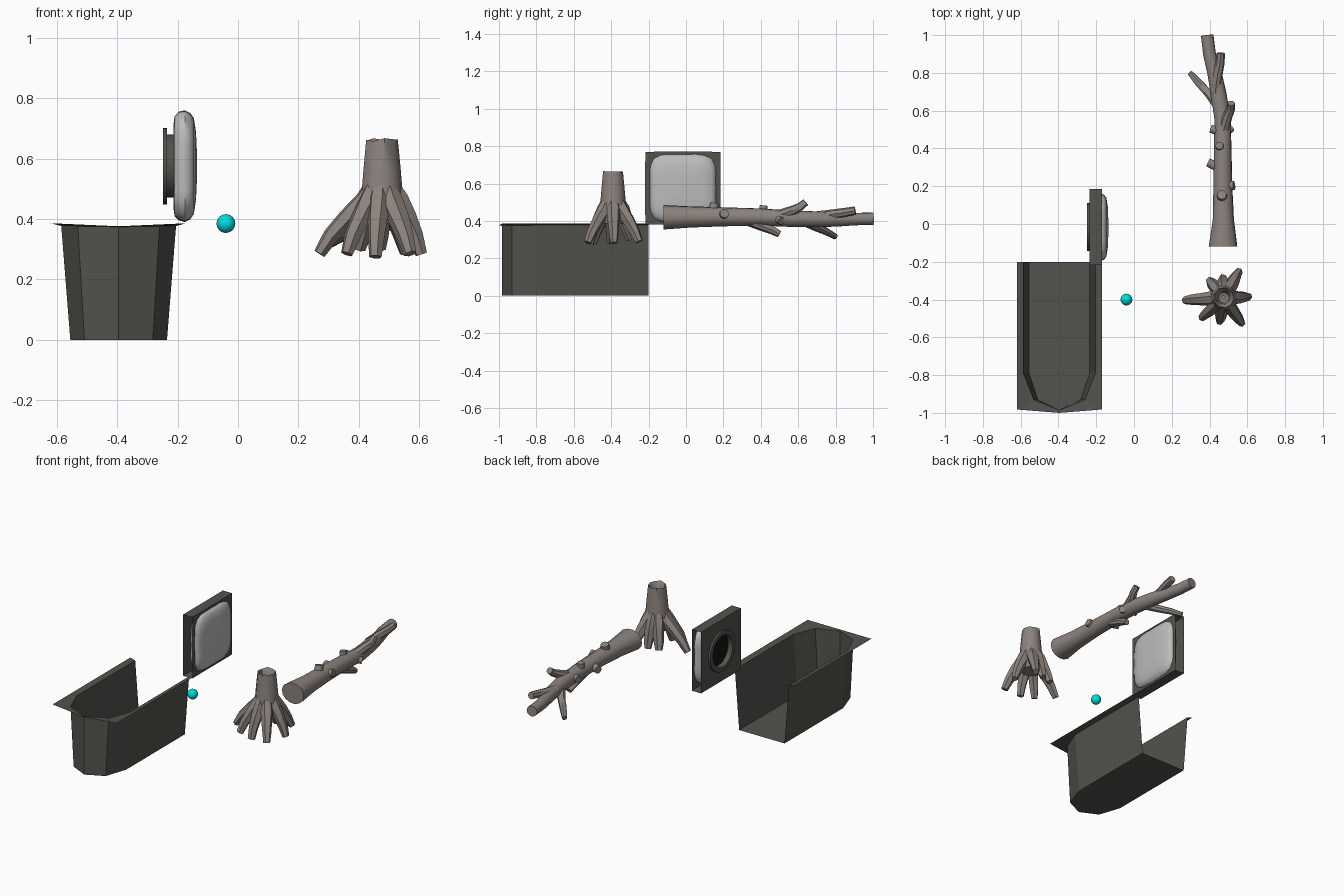
import bpy, bmesh, math, random
from mathutils import Vector

if "Cube" in bpy.data.objects:
    bpy.data.objects.remove(bpy.data.objects["Cube"])

random.seed(4)


def material(name, rgb):
    m = bpy.data.materials.new(name)
    m.diffuse_color = (*rgb, 1)
    m.use_nodes = True
    m.node_tree.nodes["Principled BSDF"].inputs["Base Color"].default_value = m.diffuse_color
    return m


IRON = material("dark iron", (0.085, 0.085, 0.074))
BLACK = material("black hollow", (0.006, 0.008, 0.006))
PAD = material("light grey pad", (0.50, 0.50, 0.50))
BARK = material("grey brown bark", (0.26, 0.225, 0.205))
CYAN = material("cyan", (0.0, 0.72, 0.72))


def finish(bm, name, mat, smooth=None):
    bmesh.ops.recalc_face_normals(bm, faces=bm.faces[:])
    me = bpy.data.meshes.new(name)
    bm.to_mesh(me)
    bm.free()
    ob = bpy.data.objects.new(name, me)
    bpy.context.collection.objects.link(ob)
    me.materials.append(mat)
    if smooth:
        bpy.ops.object.select_all(action='DESELECT')
        ob.select_set(True)
        bpy.context.view_layer.objects.active = ob
        bpy.ops.object.shade_smooth_by_angle(angle=math.radians(smooth))
    return ob


def loft(bm, loops, caps=(True, True), closed=True):
    """Skin a list of point loops."""
    rings = [[bm.verts.new(p) for p in lp] for lp in loops]
    n = len(rings[0])
    for a, b in zip(rings, rings[1:]):
        for i in range(n if closed else n - 1):
            j = (i + 1) % n
            bm.faces.new((a[i], a[j], b[j], b[i]))
    if caps[0]:
        bm.faces.new(rings[0][::-1])
    if caps[1]:
        bm.faces.new(rings[-1])


def limb(bm, path, radii, sides=8, caps=(True, True), rough=0.0):
    """Tapered tube along a path."""
    pts = [Vector(p) for p in path]
    loops = []
    first = (pts[1] - pts[0]).normalized()
    u = first.orthogonal().normalized()
    for i, p in enumerate(pts):
        t = (pts[min(i + 1, len(pts) - 1)] - pts[max(i - 1, 0)]).normalized()
        u = (u - t * u.dot(t)).normalized()
        v = t.cross(u)
        loops.append([p + (u * math.cos(a) + v * math.sin(a)) * radii[i] * (1 + random.uniform(-rough, rough))
                      for a in (2 * math.pi * k / sides for k in range(sides))])
    loft(bm, loops, caps)


# trough: open at the back, angular rounded nose, thin flange
def mirror_path(half):
    return half + [(-0.79 - x, y, z) for x, y, z in half[-2::-1]]


C = -0.395
rim = mirror_path([(-.585, -.2, .377), (-.585, -.79, .377), (-.53, -.93, .376), (C, -.985, .374)])
base = mirror_path([(-.555, -.2, 0), (-.555, -.79, 0), (-.508, -.93, 0), (C, -.985, 0)])
edge = mirror_path([(-.62, -.2, .386), (-.62, -.79, .386), (-.62, -.982, .386), (C, -1.0, .376)])
bm = bmesh.new()
loft(bm, [base, rim, edge], (True, False), closed=False)
finish(bm, "trough", IRON)

# padded panel
PY, PZ = -0.017, 0.575


def squircle(x, hy, hz, power, n=32, jitter=0.0):
    out = []
    for k in range(n):
        a = 2 * math.pi * k / n
        c, s = math.cos(a), math.sin(a)
        r = (abs(c) ** power + abs(s) ** power) ** (-1 / power)
        r *= 1 + random.uniform(-jitter, jitter)
        out.append((x, PY + hy * r * c, PZ + hz * r * s))
    return out


# frame: back plate with round hole, front plate with square hole, top and bottom
bm = bmesh.new()
loft(bm, [squircle(-.235, .1, .1, 2), squircle(-.235, .201, .195, 200)], (False, False))
loft(bm, [squircle(-.17, .172, .178, 6), squircle(-.17, .201, .195, 200)], (False, False))
for z in (PZ - .195, PZ + .195):
    bm.faces.new([bm.verts.new(p) for p in ((-.235, PY - .201, z), (-.17, PY - .201, z),
                                            (-.17, PY + .201, z), (-.235, PY + .201, z))])
finish(bm, "panel_frame", IRON)

# raised collar and socket behind the panel
bm = bmesh.new()
loft(bm, [squircle(x, r, r, 2) for x, r in
          ((-.205, .094), (-.248, .1), (-.248, .127), (-.235, .127), (-.235, .104), (-.208, .104))],
     (False, False))
finish(bm, "panel_collar", IRON, 30)
bm = bmesh.new()
bm.faces.new([bm.verts.new(p) for p in squircle(-.218, .098, .098, 2)])
finish(bm, "socket_hollow", BLACK)

# cushion
bm = bmesh.new()
loft(bm, [squircle(x, .182 * s, .187 * s, 5, 32, j) for x, s, j in
          ((-.214, .72, 0), (-.21, .88, .01), (-.195, .96, .012), (-.176, .985, .012),
           (-.158, .94, .004), (-.146, .85, 0), (-.139, .6, 0), (-.136, .25, 0))])
finish(bm, "cushion", PAD, 40)

# small ball
bm = bmesh.new()
bmesh.ops.create_uvsphere(bm, u_segments=24, v_segments=12, radius=.031)
bmesh.ops.translate(bm, vec=(-.04, -.4, .385), verts=bm.verts[:])
finish(bm, "ball", CYAN, 60)

# stump: hollow-topped trunk with bent roots
bm = bmesh.new()
SX, SY = .475, -.39
loops = []
for z, r in ((.45, .02), (.60, .035), (.655, .046), (.665, .054), (.58, .062), (.49, .07), (.43, .074), (.385, .06)):
    loops.append([(SX + r * math.cos(a), SY + r * math.sin(a),
                   z + (random.uniform(-.009, .004) if .65 < z else 0))
                  for a in (2 * math.pi * k / 9 for k in range(9))])
loft(bm, loops)
# root ends: x, y, z
for ex, ey, ez in ((.27, -.405, .285), (.36, -.495, .285), (.455, -.515, .275), (.57, -.525, .285),
                   (.607, -.385, .283), (.555, -.25, .29), (.40, -.30, .30), (.47, -.285, .30)):
    d = Vector((ex - SX, ey - SY))
    L = d.length
    d /= L
    path = [(SX + d.x * r, SY + d.y * r, z) for r, z in
            ((.028, .53), (.05, .465), (.05 + (L - .05) * .4, .405), (.05 + (L - .05) * .75, .345))]
    limb(bm, path + [(ex, ey, ez)], (.022, .038, .034, .028, .021), 6, rough=.07)
finish(bm, "stump", BARK, 40)

# fallen log
bm = bmesh.new()
limb(bm, [(.472, -.12, .42), (.472, .02, .42), (.47, .2, .422), (.47, .4, .42), (.468, .56, .412),
          (.445, .7, .41), (.425, .8, .408), (.4, .9, .41), (.387, 1.0, .412)],
     (.066, .057, .05, .046, .044, .042, .038, .034, .033), 14, rough=.03)
for v in bm.verts:
    if v.co.y < -.1:
        v.co.x = .472 + (v.co.x - .472) * 1.18
# knots and stubs: start, end, radius
for a, b, r in (((.467, .14, .44), (.465, .155, .495), .026),
                ((.49, .2, .43), (.53, .205, .44), .025),
                ((.45, .3, .42), (.392, .325, .415), .024),
                ((.455, .41, .43), (.452, .415, .482), .022),
                ((.45, .49, .42), (.405, .505, .42), .022),
                ((.49, .49, .41), (.517, .51, .40), .022)):
    limb(bm, (a, b), (r * 1.1, r * .95), 10)
# side branches
for p, r in ((((.475, .5, .43), (.495, .57, .455), (.513, .61, .475), (.515, .64, .50)), (.03, .026, .023, .02)),
             (((.47, .34, .40), (.472, .41, .37), (.475, .46, .35), (.475, .50, .328)), (.03, .025, .022, .018)),
             (((.44, .64, .40), (.395, .69, .37), (.345, .745, .345), (.297, .8, .315)), (.03, .023, .02, .015)),
             (((.43, .7, .42), (.44, .78, .435), (.455, .85, .445), (.46, .905, .455)), (.03, .026, .024, .022))):
    limb(bm, p, r, 8, rough=.05)
finish(bm, "fallen_log", BARK, 40)
